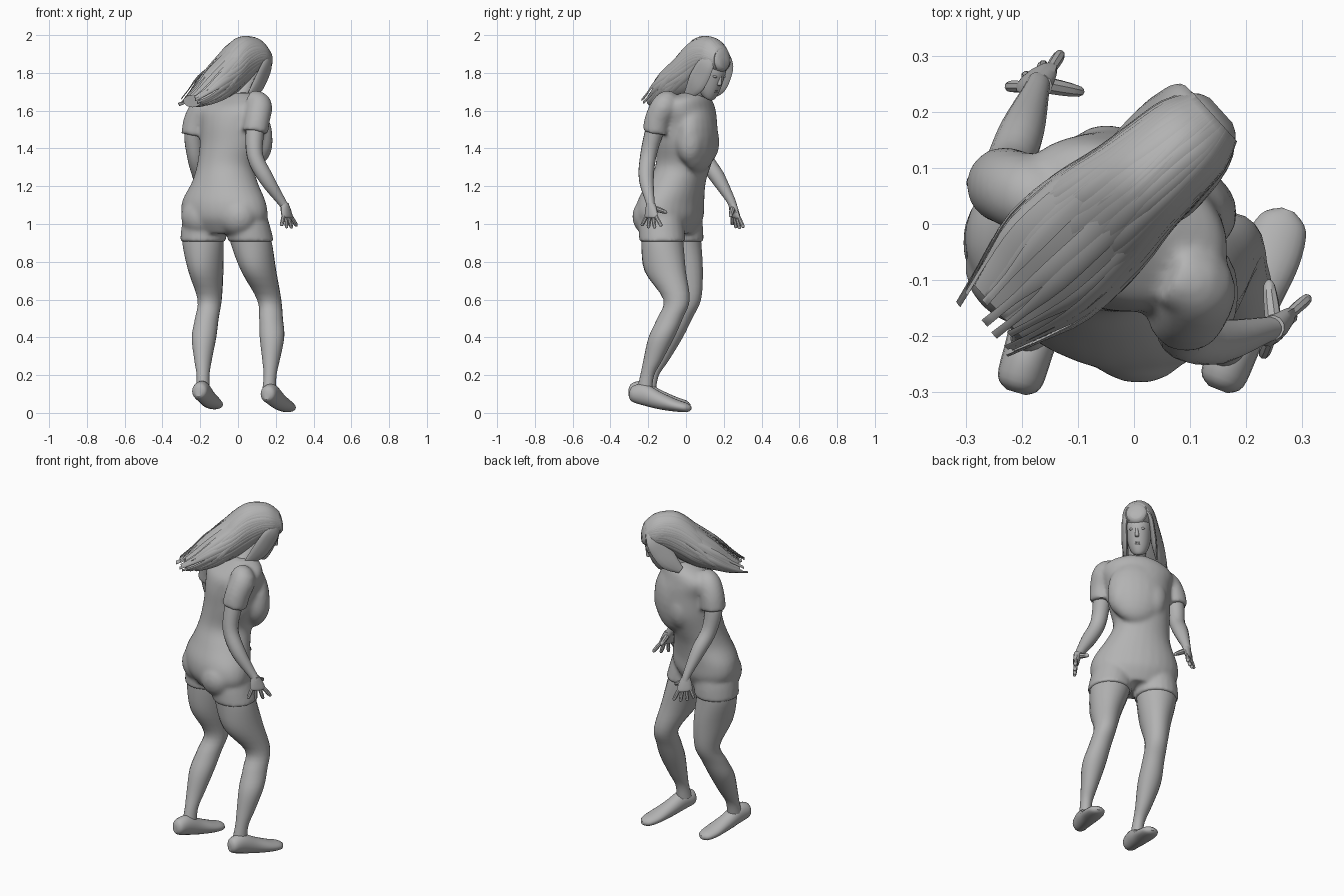
import bpy, bmesh, math, random
from mathutils import Vector, Matrix

random.seed(4)
if "Cube" in bpy.data.objects:
    bpy.data.objects.remove(bpy.data.objects["Cube"], do_unlink=True)

grey = bpy.data.materials.new("plain grey")
grey.use_nodes = True
tone = (0.45, 0.45, 0.45, 1)
grey.diffuse_color = tone
grey.node_tree.nodes["Principled BSDF"].inputs["Base Color"].default_value = tone

UP = Vector((0, 0, 1))
LAT = Vector((0.886, -0.46, 0))     # across the body
FWD = Vector((0.46, 0.886, 0))      # facing direction of the body
HLAT = Vector((0.67, -0.74, 0))     # across the head
HFWD = Vector((0.74, 0.67, 0))      # facing direction of the head
HAIR_BASE = Vector((0.062, 0.118, 0))


def finish(bm, name, angle=40):
    bmesh.ops.recalc_face_normals(bm, faces=bm.faces)
    mesh = bpy.data.meshes.new(name)
    bm.to_mesh(mesh)
    bm.free()
    mesh.materials.append(grey)
    ob = bpy.data.objects.new(name, mesh)
    bpy.context.collection.objects.link(ob)
    bpy.ops.object.select_all(action='DESELECT')
    ob.select_set(True)
    bpy.context.view_layer.objects.active = ob
    bpy.ops.object.shade_smooth_by_angle(angle=math.radians(angle))
    return ob


def smooth_path(rows, steps):
    """Catmull-Rom interpolation of rows of numbers."""
    rows = [Vector(r) for r in rows]
    out = []
    for i in range(len(rows) - 1):
        p, q = rows[i], rows[i + 1]
        m0 = (q - rows[max(i - 1, 0)]) / 2
        m1 = (rows[min(i + 2, len(rows) - 1)] - p) / 2
        for k in range(steps):
            t = k / steps
            out.append(p * (2*t**3 - 3*t**2 + 1) + m0 * (t**3 - 2*t**2 + t)
                       + q * (3*t**2 - 2*t**3) + m1 * (t**3 - t**2))
    return out + [rows[-1]]


def add_loft(bm, rows, u=None, v=None, sides=20, steps=4):
    """Skin elliptical rings (x, y, z, half width, half depth)."""
    rows = smooth_path(rows, steps)
    pts = [Vector(r[:3]) for r in rows]
    loops = []
    for i, r in enumerate(rows):
        a, b = u, v
        if u is None:
            t = (pts[min(i + 1, len(pts) - 1)] - pts[max(i - 1, 0)]).normalized()
            a = (LAT - t * LAT.dot(t)).normalized()
            b = t.cross(a)
        ring = []
        for k in range(sides):
            w = math.tau * k / sides
            ring.append(bm.verts.new(pts[i] + a * r[3] * math.cos(w) + b * r[4] * math.sin(w)))
        loops.append(ring)
    for lo, hi in zip(loops, loops[1:]):
        for k in range(sides):
            n = (k + 1) % sides
            bm.faces.new((lo[k], lo[n], hi[n], hi[k]))
    bm.faces.new(loops[0])
    bm.faces.new(loops[-1])


def loft(name, rows, u=None, v=None, sides=20, steps=4):
    bm = bmesh.new()
    add_loft(bm, rows, u, v, sides, steps)
    return finish(bm, name)


def add_ellipsoid(bm, centre, size, axes):
    turn = Matrix(axes).transposed().to_4x4()
    bmesh.ops.create_uvsphere(bm, u_segments=20, v_segments=12, radius=1,
                              matrix=Matrix.Translation(centre) @ turn @ Matrix.Diagonal((*size, 1)))


# Trunk, bust and seat, gathered into one garment
outfit = bmesh.new()
add_loft(outfit, [
    (-.07, -.08, .95, .17, .11), (-.07, -.085, 1.03, .24, .155), (-.075, -.08, 1.12, .236, .158),
    (-.07, -.05, 1.22, .182, .147), (-.065, -.015, 1.31, .155, .145), (-.035, .005, 1.42, .17, .16),
    (-.025, .005, 1.53, .18, .156), (-.02, .005, 1.61, .2, .135), (0, .02, 1.66, .16, .1),
    (.01, .03, 1.695, .065, .06)], LAT, FWD, 28)
BODY = (LAT, FWD, UP)
add_ellipsoid(outfit, (.037, .063, 1.46), (.16, .088, .19), BODY)
chest, seat = Vector((.03, .062, 1.435)), Vector((-.1, -.138, 1.04))
for s in (-1, 1):
    add_ellipsoid(outfit, chest + LAT * .085 * s, (.08, .076, .12), BODY)
    add_ellipsoid(outfit, seat + LAT * .11 * s, (.108, .093, .105), BODY)

# Legs, shorts and shoes
LEG = [(.99, .105, .105), (.9, .11, .113), (.75, .086, .115), (.6, .062, .072), (.5, .061, .07),
       (.4, .064, .07), (.28, .045, .052), (.2, .033, .038), (.12, .035, .042)]
LEG_PATH = {
    "left": [(-.18, -.03), (-.185, -.03), (-.17, -.02), (-.15, .01), (-.165, -.035),
             (-.18, -.085), (-.185, -.14), (-.185, -.18), (-.185, -.2)],
    "right": [(.05, -.13), (.07, -.125), (.11, -.11), (.165, -.05), (.175, -.085),
              (.18, -.13), (.175, -.175), (.17, -.205), (.165, -.22)]}
SHOE = [(0, .095, .018, .025), (.06, .1, .04, .045), (.25, .095, .044, .058), (.5, .064, .048, .046),
        (.75, .04, .054, .033), (.93, .028, .043, .024), (1, .025, .012, .01)]
SHOE_ENDS = {"left": ((-.21, -.3, .015), (-.115, .02, .015)), "right": ((.15, -.295, 0), (.275, .025, 0))}
for side, path in LEG_PATH.items():
    loft(side + "_leg", [(x, y, z, a, b) for (x, y), (z, a, b) in zip(path, LEG)], LAT, FWD)
    (x0, y0), (x1, y1) = path[:2]
    add_loft(outfit, [(x0, y0, 1.08, .09, .1), (x0, y0, 1, .117, .12),
                      (x1, y1, .905, .122, .125)], LAT, FWD)
    heel, toe = map(Vector, SHOE_ENDS[side])
    across = (toe - heel).cross(UP).normalized()
    loft(side + "_shoe", [(*(heel.lerp(toe, t) + UP * z), a, b) for t, z, a, b in SHOE], across, UP)

# Arms, sleeves and hands
ARM = [.055, .05, .043, .04, .024, .022]
ARM_PATH = {
    "left": [(-.2, .05, 1.58), (-.235, .07, 1.48), (-.225, .1, 1.35), (-.2, .165, 1.25),
             (-.175, .235, 1.13), (-.17, .25, 1.09)],
    "right": [(.1, -.13, 1.6), (.09, -.165, 1.5), (.09, -.2, 1.36), (.15, -.21, 1.24),
              (.23, -.19, 1.12), (.25, -.185, 1.09)]}
SLEEVE = {"left": [(-.14, .025, 1.63), (-.185, .05, 1.605), (-.22, .065, 1.545), (-.233, .07, 1.47)],
          "right": [(.06, -.085, 1.655), (.11, -.11, 1.63), (.102, -.148, 1.56), (.09, -.163, 1.485)]}
# first fingertip, last fingertip, thumb tip
TIPS = {"left": ((-.225, .245, .995), (-.13, .305, .98), (-.09, .235, 1.04)),
        "right": ((.23, -.235, .99), (.312, -.13, .988), (.24, -.1, 1.06))}
for side, path in ARM_PATH.items():
    loft(side + "_arm", [(*p, r, r) for p, r in zip(path, ARM)], sides=16)
    add_loft(outfit, [(*p, r, r) for p, r in zip(SLEEVE[side], (.055, .07, .069, .069))], sides=18)
    wrist = Vector(path[-1])
    first, last, thumb = map(Vector, TIPS[side])
    spread = (last - first).normalized()
    thick = spread.cross(UP).normalized()
    palm_end = wrist.lerp((first + last) / 2, .5)
    bm = bmesh.new()
    add_loft(bm, [(*wrist.lerp(palm_end, t), w, d) for t, w, d in
                  ((-.4, .023, .022), (.3, .037, .02), (1, .043, .016), (1.15, .032, .008))],
             spread, thick, 12)
    for k in range(4):
        base = palm_end + spread * (k - 1.5) * .022
        tip = first.lerp(last, k / 3)
        tip.z -= .012 if k in (1, 2) else 0
        add_loft(bm, [(*base.lerp(tip, t), r, r) for t, r in
                      ((-.2, .01), (.5, .011), (.9, .009), (1, .003))], sides=8, steps=2)
    add_loft(bm, [(*wrist.lerp(thumb, t), r, r) for t, r in
                  ((.1, .015), (.5, .014), (.9, .01), (1, .003))], sides=8, steps=2)
    finish(bm, side + "_hand")

# Fuse the garment into one soft surface
shirt = finish(outfit, "shirt_and_shorts")
fuse = shirt.modifiers.new("fuse", 'REMESH')
fuse.mode = 'VOXEL'
fuse.voxel_size = .01
fuse.use_smooth_shade = True
relax = shirt.modifiers.new("relax", 'SMOOTH')
relax.factor = .5
relax.iterations = 12

# Neck and bowed head
loft("neck", [(-.005, .015, 1.63, .06, .06), (.03, .06, 1.7, .05, .05), (.07, .11, 1.79, .05, .055)])
tilt = math.radians(27)
HY = HFWD * math.cos(tilt) - UP * math.sin(tilt)
HZ = HFWD * math.sin(tilt) + UP * math.cos(tilt)
HEAD = (HLAT, HY, HZ)
origin = HAIR_BASE + HFWD * .022 + UP * 1.83


def head_point(x, y, z):
    return origin + HLAT * x + HY * y + HZ * z


loft("head", [(*head_point(0, y, z), a, b) for y, z, a, b in (
    (.06, -.158, .016, .018), (.047, -.145, .038, .043), (.027, -.105, .058, .07),
    (.01, -.04, .069, .087), (-.002, .02, .073, .09), (-.02, .075, .062, .07),
    (-.03, .105, .03, .035))], HLAT, HY, 24)
loft("nose", [(*head_point(0, y, z), a, b) for y, z, a, b in (
    (.086, -.004, .007, .008), (.094, -.03, .009, .011), (.099, -.05, .012, .013),
    (.091, -.06, .008, .008))], HLAT, HY, 12)
bm = bmesh.new()
for z in (-.088, -.098):
    add_ellipsoid(bm, head_point(0, .089, z), (.02, .01, .006), HEAD)
finish(bm, "lips")
bm = bmesh.new()
for s in (-1, 1):
    add_ellipsoid(bm, head_point(.03 * s, .08, -.014), (.014, .01, .007), HEAD)
finish(bm, "eyes")

# Windswept hair: main mass (distance along head, height, half width, half height)
HAIR = [(.126, 1.85, .03, .025), (.11, 1.868, .056, .06), (.06, 1.882, .08, .09), (0, 1.882, .088, .108),
        (-.08, 1.848, .096, .134), (-.17, 1.79, .112, .122), (-.27, 1.732, .115, .088),
        (-.35, 1.68, .092, .058), (-.41, 1.65, .07, .032)]


def hair_point(s, x, z):
    return HAIR_BASE + HFWD * s + HLAT * x + UP * z


loft("hair", [(*hair_point(s, 0, z), a, b) for s, z, a, b in HAIR], HLAT, UP, 28)

# Flat strands lying on the mass, with ragged ends
bm = bmesh.new()
for k in range(40):
    w = math.radians(-35 + 250 * (k + random.random()) / 40)
    reach = random.uniform(.85, 1.12)
    flat = UP * math.cos(w) - HLAT * math.sin(w)
    outward = HLAT * math.cos(w) + UP * math.sin(w)
    rows = []
    for i, (s, z, a, b) in enumerate(HAIR[1:]):
        drift = w + .05 * math.sin(i + k)
        p = hair_point(s * reach if s < -.2 else s, a * math.cos(drift), z + b * math.sin(drift))
        thin = 1 if i < 6 else .5
        rows.append((*p, .016 * thin, .004 * thin))
    add_loft(bm, rows, flat, outward, sides=6, steps=3)
finish(bm, "hair_strands", 50)

# Locks framing the face
for side, sg in (("left", -1), ("right", 1)):
    loft(side + "_face_lock", [(*hair_point(s, x * sg, z), a, b) for s, x, z, a, b in (
        (.09, .04, 1.9, .02, .02), (.065, .07, 1.85, .014, .045), (.025, .078, 1.79, .014, .055),
        (-.02, .082, 1.73, .014, .05), (-.08, .085, 1.68, .006, .02))], sides=12)
